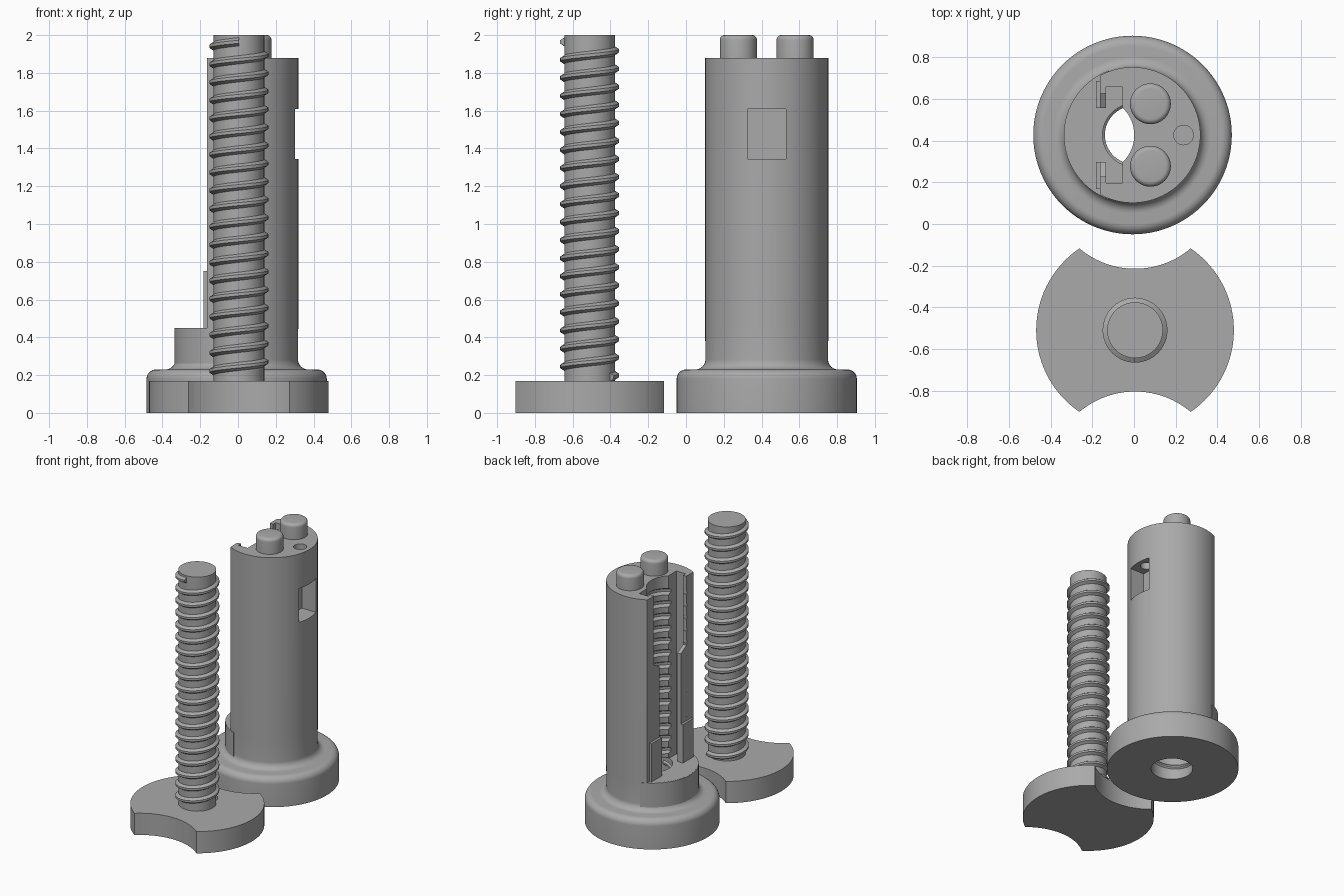
import bpy, bmesh, math
from mathutils import Vector

if "Cube" in bpy.data.objects:
    bpy.data.objects.remove(bpy.data.objects["Cube"], do_unlink=True)

grey = bpy.data.materials.new("plain_grey")
grey.use_nodes = True
COLOUR = (0.40, 0.40, 0.40, 1)
grey.diffuse_color = COLOUR
grey.node_tree.nodes["Principled BSDF"].inputs["Base Color"].default_value = COLOUR

COL = Vector((-0.007, 0.4275, 0))    # column axis
BOLT = Vector((0.005, -0.51, 0))     # screw axis
BORE = Vector((-0.18, 0.4275, 0))    # open threaded channel axis
PITCH = 0.0955


def finish(name, bm):
    bmesh.ops.recalc_face_normals(bm, faces=bm.faces)
    mesh = bpy.data.meshes.new(name)
    bm.to_mesh(mesh)
    bm.free()
    mesh.materials.append(grey)
    ob = bpy.data.objects.new(name, mesh)
    bpy.context.collection.objects.link(ob)
    return ob


def lathe(name, profile, centre, n=96):
    """Closed solid of revolution from (radius, height) points, bottom to top."""
    bm = bmesh.new()
    rings = []
    for r, z in profile:
        rings.append([bm.verts.new(centre + Vector((r * math.cos(a), r * math.sin(a), z)))
                      for a in (math.tau * i / n for i in range(n))])
    for a, b in zip(rings, rings[1:]):
        for i in range(n):
            j = (i + 1) % n
            bm.faces.new((a[i], a[j], b[j], b[i]))
    bm.faces.new(rings[0])
    bm.faces.new(rings[-1])
    return finish(name, bm)


def cylinder(name, centre, r, z0, z1, n=64):
    return lathe(name, [(r, z0), (r, z1)], centre, n)


def box(name, x0, x1, y0, y1, z0, z1):
    bm = bmesh.new()
    bmesh.ops.create_cube(bm, size=1)
    for v in bm.verts:
        v.co = ((x0, x1)[v.co.x > 0], (y0, y1)[v.co.y > 0], (z0, z1)[v.co.z > 0])
    return finish(name, bm)


def helix(name, centre, section, z_end, turns, steps=40):
    """Sweep a (radius, height) section down a right-hand helix ending at the front."""
    bm = bmesh.new()
    rings = []
    for i in range(int(turns * steps) + 1):
        t = i / steps
        a = -math.pi / 2 - t * math.tau
        rings.append([bm.verts.new(centre + Vector((r * math.cos(a), r * math.sin(a),
                                                    z_end - t * PITCH + h))) for r, h in section])
    k = len(section)
    for a, b in zip(rings, rings[1:]):
        for i in range(k):
            j = (i + 1) % k
            bm.faces.new((a[i], a[j], b[j], b[i]))
    bm.faces.new(rings[0])
    bm.faces.new(rings[-1])
    return finish(name, bm)


def cut(target, cutter):
    mod = target.modifiers.new("cut", "BOOLEAN")
    mod.operation = "DIFFERENCE"
    mod.solver = "EXACT"
    mod.object = cutter
    bpy.context.view_layer.objects.active = target
    bpy.ops.object.modifier_apply(modifier=mod.name)
    bpy.data.objects.remove(cutter, do_unlink=True)


def arc(cx, cz, r, a0, a1, n=8):
    return [(cx + r * math.cos(math.radians(a0 + (a1 - a0) * i / n)),
             cz + r * math.sin(math.radians(a0 + (a1 - a0) * i / n))) for i in range(n + 1)]


# Screw: scalloped foot, shaft and thread
foot = cylinder("screw_foot", BOLT, 0.475, 0, 0.17, 96)
for side in (-1, 1):
    cut(foot, cylinder("scallop", BOLT + Vector((0, side * 0.71, 0)), 0.415, -0.1, 0.3, 96))
shaft = cylinder("screw_shaft", BOLT, 0.134, 0.16, 2.0)
ridge = [(0.125, -0.028), (0.156, -0.008), (0.156, 0.008), (0.125, 0.028)]
thread = helix("screw_thread", BOLT, ridge, 1.965, 18.6)

# Column with rounded base and fillet, one turned profile
profile = ([(0.477, 0)] + arc(0.427, 0.18, 0.05, 0, 90)
           + arc(0.377, 0.282, 0.052, 270, 180) + [(0.326, 0.45), (0.326, 1.88)])
column = lathe("column", profile, COL)
y = COL.y
cut(column, box("flat_side", -0.6, -0.164, y - 0.6, y + 0.6, 0.45, 2.2))
cut(column, box("cross_slot", -0.135, -0.055, y - 0.23, y + 0.23, 0.45, 2.2))
cut(column, box("slot_mouth", -0.4, -0.13, y - 0.2, y + 0.2, 0.45, 2.2))
cut(column, cylinder("channel", BORE, 0.181, 0.45, 2.2, 96))
groove = [(0.17, -0.032), (0.207, -0.01), (0.207, 0.01), (0.17, 0.032)]
cut(column, helix("channel_thread", BORE, groove, 1.84, 14))
cut(column, cylinder("base_hole", Vector((0, y, 0)), 0.151, -0.1, 0.46))
cut(column, box("window", 0.18, 0.5, y - 0.103, y + 0.103, 1.345, 1.61))
cut(column, cylinder("small_hole", Vector((0.238, y, 0)), 0.047, 1.5, 2.2, 32))

# Ridge inside the base hole
helix("base_hole_thread", Vector((0, y, 0)),
      [(0.155, -0.02), (0.14, -0.006), (0.14, 0.006), (0.155, 0.02)], 0.4, 3.5)

# Low round step beside the flat and lips beside the slot
step = cylinder("side_step", COL, 0.33, 0.2, 0.449, 96)
cut(step, box("step_trim", -0.12, 0.6, y - 0.6, y + 0.6, 0, 1))
cut(step, cylinder("step_hole", Vector((0, y, 0)), 0.151, 0, 1))
for side, word in ((-1, "front"), (1, "back")):
    ys = sorted((y + side * 0.13, y + side * 0.275))
    lip = box(word + "_lip", -0.163, -0.134, *ys, 0.44, 1.38)
    # slope the upper end of the lip towards the slot
    for v in lip.data.vertices:
        if v.co.z > 1 and abs(v.co.y - y) < 0.2:
            v.co.z = 1.30
    ys = sorted((y + side * 0.13, y + side * 0.26))
    box(word + "_lower_lip", -0.182, -0.15, *ys, 0.44, 0.75)

# Two rounded pegs on top
for side, word in ((-1, "front"), (1, "back")):
    centre = Vector((0.079, y + side * 0.15, 0))
    lathe(word + "_peg", [(0.098, 1.86)] + arc(0.073, 1.975, 0.025, 0, 90, 6), centre, 48)

for ob in bpy.context.scene.objects:
    if ob.type == "MESH":
        bpy.ops.object.select_all(action="DESELECT")
        ob.select_set(True)
        bpy.context.view_layer.objects.active = ob
        bpy.ops.object.shade_smooth_by_angle(angle=math.radians(30))
